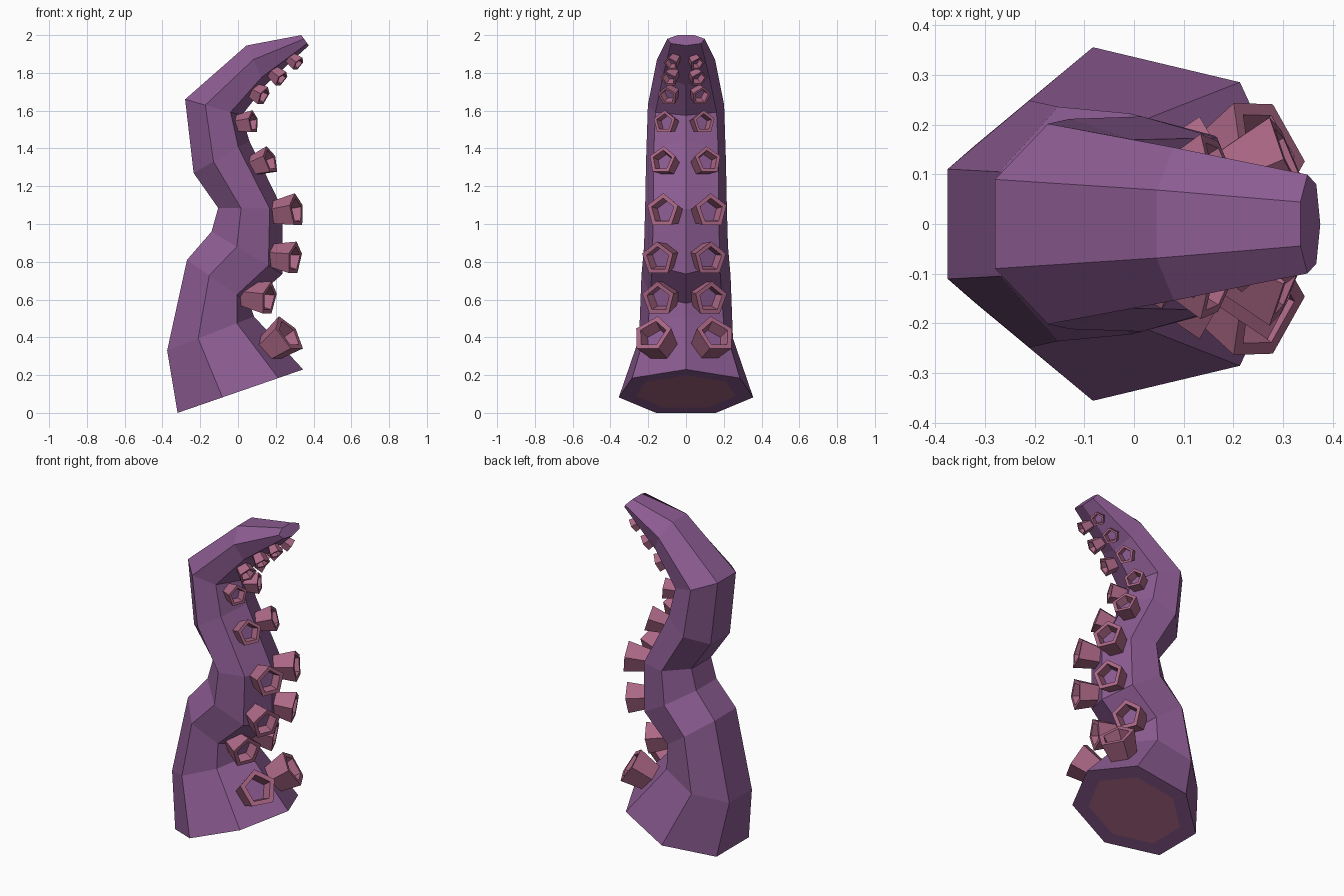
import bpy, bmesh, math
from mathutils import Vector

if "Cube" in bpy.data.objects:
    bpy.data.objects.remove(bpy.data.objects["Cube"])


def material(name, rgb):
    m = bpy.data.materials.new(name)
    m.diffuse_color = (*rgb, 1)
    m.use_nodes = True
    m.node_tree.nodes["Principled BSDF"].inputs["Base Color"].default_value = m.diffuse_color
    return m


PURPLE = material("purple skin", (0.262, 0.107, 0.287))
PINK = material("pink flesh", (0.413, 0.138, 0.238))


def finish(bm, name):
    bmesh.ops.recalc_face_normals(bm, faces=bm.faces[:])
    me = bpy.data.meshes.new(name)
    bm.to_mesh(me)
    bm.free()
    me.materials.append(PURPLE)
    me.materials.append(PINK)
    ob = bpy.data.objects.new(name, me)
    bpy.context.collection.objects.link(ob)
    return ob


def bridge(bm, a, b, mat=0):
    n = len(a)
    for i in range(n):
        f = bm.faces.new((a[i], a[(i + 1) % n], b[(i + 1) % n], b[i]))
        f.material_index = mat


# Arm: seven-sided rings, each given by back x, z, front x, z and half width
RINGS = [
    (-0.32, 0.0, 0.345, 0.23, 0.365),
    (-0.375, 0.33, 0.085, 0.51, 0.255),
    (-0.27, 0.81, 0.06, 0.58, 0.242),
    (-0.14, 0.96, 0.235, 0.735, 0.228),
    (-0.105, 1.085, 0.235, 1.08, 0.222),
    (-0.235, 1.27, 0.06, 1.44, 0.217),
    (-0.28, 1.66, 0.02, 1.575, 0.207),
    (0.045, 1.945, 0.145, 1.735, 0.158),
    (0.335, 2.0, 0.375, 1.945, 0.102),
]
SIDES = 7
LOW = math.cos(math.pi * 6 / 7)


def ring_points(bx, bz, fx, fz, r):
    pts = []
    for i in range(SIDES):
        a = math.tau * i / SIDES
        t = (math.cos(a) - LOW) / (1 - LOW)
        pts.append(Vector((bx + (fx - bx) * t, r * math.sin(a), bz + (fz - bz) * t)))
    return pts


bm = bmesh.new()
rings = [[bm.verts.new(p) for p in ring_points(*r)] for r in RINGS]
for a, b in zip(rings, rings[1:]):
    bridge(bm, a, b)
bm.faces.new(rings[-1])
# Cut end: skin rim around a flesh centre
mid = sum((v.co for v in rings[0]), Vector()) / SIDES
core = [bm.verts.new(mid.lerp(v.co, 0.74)) for v in rings[0]]
bridge(bm, rings[0], core)
bm.faces.new(core).material_index = 1
finish(bm, "tentacle_arm")


# Sucker: flared five-sided cup with a pink lip and a purple floor
def sucker(name, centre, normal, radius, height):
    n = Vector(normal).normalized()
    up = (Vector((0, 0, 1)) - n * n.z).normalized()
    side = n.cross(up)
    bm = bmesh.new()

    def loop(r, h):
        out = []
        for i in range(5):
            a = math.tau * i / 5
            out.append(bm.verts.new(Vector(centre) + n * h + (up * math.cos(a) + side * math.sin(a)) * r))
        return out

    base = loop(radius * 0.72, -height * 0.8)
    lip = loop(radius, height * 0.5)
    inner = loop(radius * 0.72, height * 0.5)
    floor = loop(radius * 0.6, -height * 0.05)
    bridge(bm, base, lip, 1)
    bridge(bm, lip, inner, 1)
    bridge(bm, inner, floor, 1)
    bm.faces.new(floor)
    bm.faces.new(base[::-1]).material_index = 1
    finish(bm, name)


# Sucker rows: x, z, left y, right y, facing x, facing z, radius, height
ROWS = [
    (0.225, 0.385, -0.155, 0.135, 0.75, 0.55, 0.112, 0.12),
    (0.115, 0.61, -0.125, 0.11, 0.95, -0.15, 0.095, 0.11),
    (0.255, 0.82, -0.13, 0.11, 0.98, -0.12, 0.093, 0.10),
    (0.265, 1.065, -0.105, 0.115, 0.98, 0.12, 0.093, 0.10),
    (0.135, 1.325, -0.11, 0.10, 0.9, 0.3, 0.078, 0.085),
    (0.045, 1.535, -0.10, 0.08, 0.98, 0.1, 0.064, 0.08),
    (0.108, 1.69, -0.085, 0.068, 0.85, -0.45, 0.056, 0.07),
    (0.208, 1.785, -0.08, 0.055, 0.75, -0.6, 0.048, 0.065),
    (0.30, 1.862, -0.07, 0.05, 0.75, -0.6, 0.042, 0.055),
]
for i, (x, z, yl, yr, nx, nz, r, h) in enumerate(ROWS, 1):
    sucker(f"left_sucker_{i}", (x, yl, z), (nx, -0.42, nz), r, h)
    sucker(f"right_sucker_{i}", (x, yr, z), (nx, 0.42, nz), r, h)
